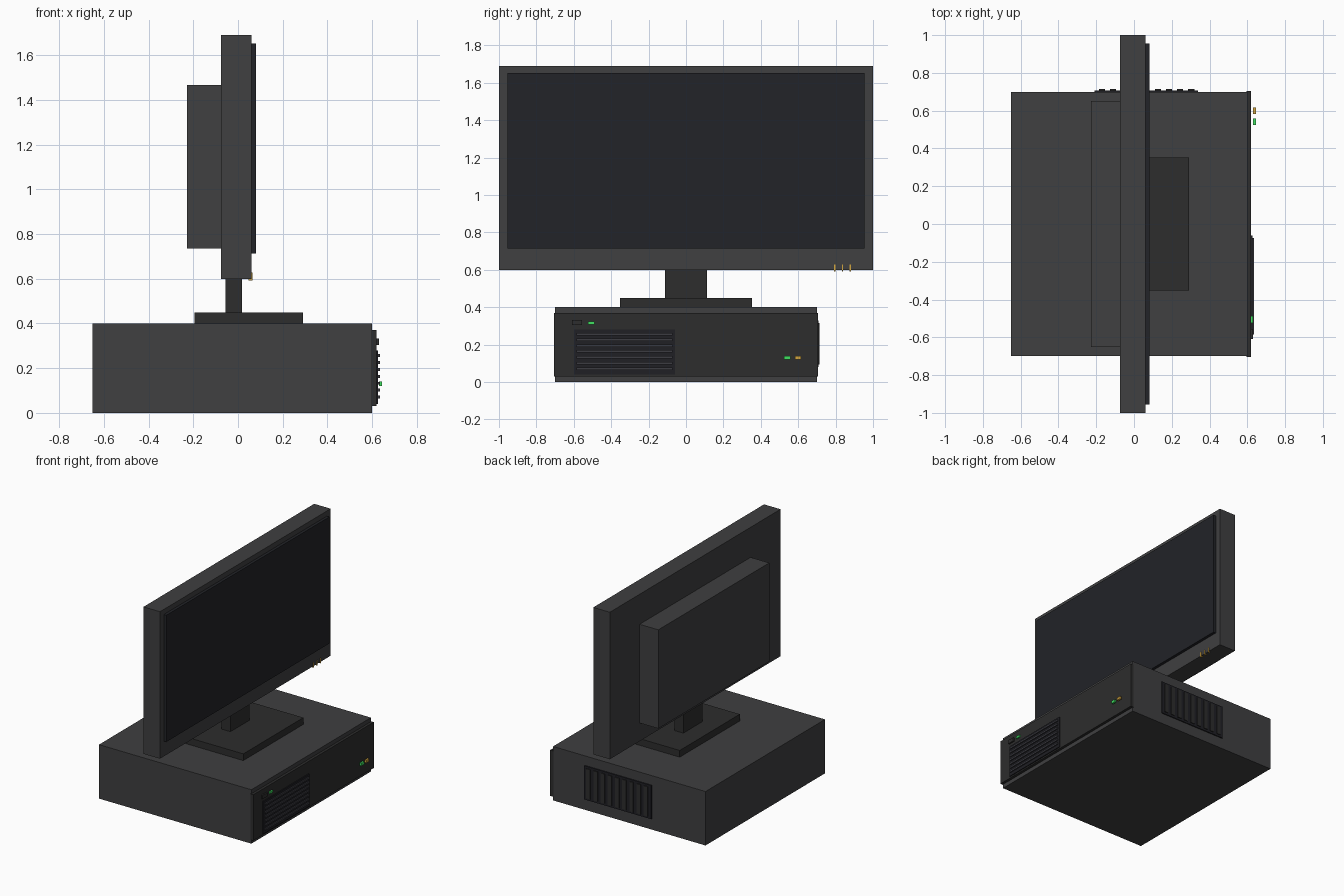
import bpy

if "Cube" in bpy.data.objects:
    bpy.data.objects.remove(bpy.data.objects["Cube"])


def material(name, r, g, b):
    m = bpy.data.materials.new(name)
    m.diffuse_color = (r, g, b, 1)
    m.use_nodes = True
    m.node_tree.nodes["Principled BSDF"].inputs["Base Color"].default_value = m.diffuse_color
    return m


case_grey = material("case_grey", 0.05, 0.05, 0.052)
dark_grey = material("dark_grey", 0.026, 0.026, 0.026)
screen_black = material("screen_black", 0.016, 0.017, 0.021)
vent_black = material("vent_black", 0.014, 0.014, 0.018)
slat_grey = material("slat_grey", 0.045, 0.045, 0.055)
green = material("green_light", 0.05, 0.75, 0.12)
amber = material("amber_light", 0.65, 0.38, 0.05)


def box(name, x, y, z, mat):
    """Box from (min, max) ranges on each axis."""
    bpy.ops.mesh.primitive_cube_add(
        size=1, location=[(a + b) / 2 for a, b in (x, y, z)])
    ob = bpy.context.object
    ob.name = name
    ob.scale = [b - a for a, b in (x, y, z)]
    bpy.ops.object.transform_apply(location=False, rotation=False, scale=True)
    ob.data.materials.append(mat)
    return ob


def row(ob, count, offset):
    """Repeat a part at a fixed spacing."""
    mod = ob.modifiers.new("repeat", 'ARRAY')
    mod.count = count
    mod.use_relative_offset = False
    mod.use_constant_offset = True
    mod.constant_offset_displace = offset


# Desktop case and its front panel
box("computer_case", (-0.65, 0.60), (-0.70, 0.70), (0, 0.40), case_grey)
box("front_panel", (0.595, 0.62), (-0.705, 0.705), (0.03, 0.37), dark_grey)

# Front vent with horizontal slats
box("front_vent", (0.61, 0.627), (-0.60, -0.06), (0.04, 0.28), vent_black)
row(box("front_vent_slats", (0.62, 0.636), (-0.585, -0.073),
        (0.064, 0.077), slat_grey), 7, (0, 0, 0.031))

# Power button and indicator lights
box("power_button", (0.615, 0.63), (-0.61, -0.555), (0.304, 0.332), dark_grey)
box("power_light", (0.615, 0.63), (-0.523, -0.488), (0.309, 0.324), green)
box("green_light", (0.63, 0.645), (0.525, 0.558), (0.12, 0.14), green)
box("amber_light", (0.63, 0.645), (0.583, 0.616), (0.12, 0.14), amber)

# Side vent with vertical slats
box("side_vent", (-0.21, 0.34), (0.69, 0.708), (0.08, 0.33), vent_black)
row(box("side_vent_slats", (-0.185, -0.153), (0.70, 0.714),
        (0.095, 0.315), dark_grey), 9, (0.059, 0, 0))

# Monitor stand
box("stand_base", (-0.195, 0.29), (-0.352, 0.352), (0.40, 0.45), dark_grey)
box("stand_neck", (-0.057, 0.017), (-0.113, 0.113), (0.45, 0.61), dark_grey)

# Monitor
box("monitor_body", (-0.075, 0.06), (-1.0, 1.0), (0.60, 1.69), case_grey)
box("monitor_back", (-0.228, -0.07), (-0.65, 0.65), (0.735, 1.467), case_grey)
box("screen", (0.05, 0.081), (-0.955, 0.955), (0.713, 1.652), screen_black)
row(box("monitor_buttons", (0.048, 0.064), (0.792, 0.799),
        (0.592, 0.628), amber), 3, (0, 0.041, 0))
